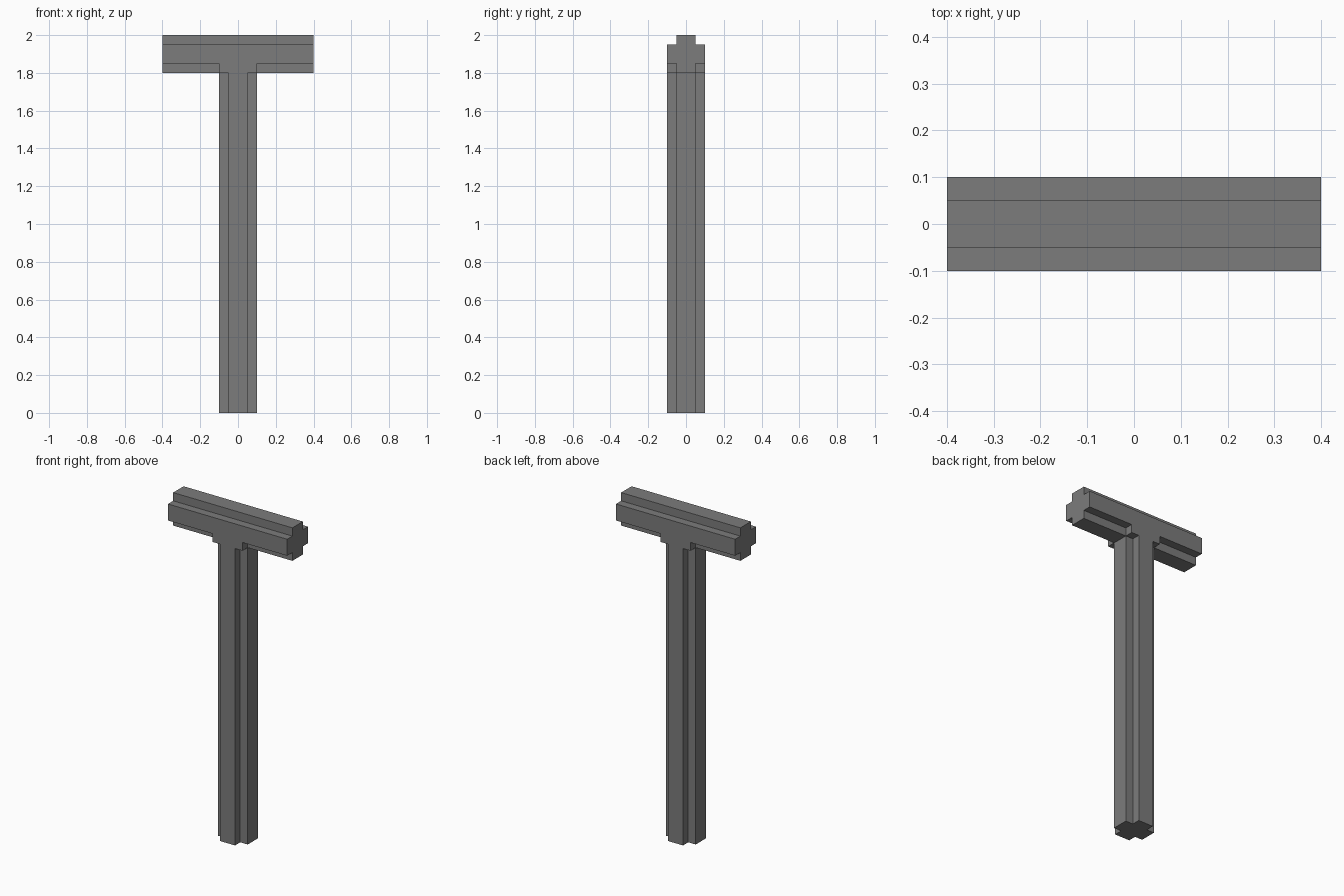
import bpy, bmesh

if "Cube" in bpy.data.objects:
    bpy.data.objects.remove(bpy.data.objects["Cube"])

# Single flat grey
grey = bpy.data.materials.new("dark grey")
grey.diffuse_color = (0.2, 0.2, 0.2, 1)
grey.use_nodes = True
grey.node_tree.nodes["Principled BSDF"].inputs["Base Color"].default_value = grey.diffuse_color

# Grid lines on which the notched post and beam are laid out
XS = [-0.4, -0.1, -0.05, 0.05, 0.1, 0.4]
YS = [-0.1, -0.05, 0.05, 0.1]
ZS = [0, 1.8, 1.85, 1.95, 2.0]


def plus(a, b):
    """Inside a plus-shaped section 0.2 wide with 0.05 corner notches."""
    a, b = abs(a), abs(b)
    return max(a, b) < 0.1 and min(a, b) < 0.05


def solid(x, y, z):
    post = z < 1.8 and plus(x, y)
    beam = plus(y, z - 1.9)
    joint = abs(x) < 0.1 and 1.8 < z < 1.95
    return post or beam or joint


def filled(c):
    """Whether grid cell c lies in the model."""
    mid = []
    for i, axis in zip(c, (XS, YS, ZS)):
        if not 0 <= i < len(axis) - 1:
            return False
        mid.append((axis[i] + axis[i + 1]) / 2)
    return solid(*mid)


# Skin the filled cells, keeping only outer faces
bm = bmesh.new()
for i in range(len(XS) - 1):
    for j in range(len(YS) - 1):
        for k in range(len(ZS) - 1):
            cell = (i, j, k)
            if not filled(cell):
                continue
            for ax in range(3):
                for side in (0, 1):
                    near = list(cell)
                    near[ax] += 2 * side - 1
                    if filled(near):
                        continue
                    u, v = (ax + 1) % 3, (ax + 2) % 3
                    quad = []
                    for du, dv in ((0, 0), (1, 0), (1, 1), (0, 1)):
                        p = list(cell)
                        p[ax] += side
                        p[u] += du
                        p[v] += dv
                        quad.append(bm.verts.new((XS[p[0]], YS[p[1]], ZS[p[2]])))
                    bm.faces.new(quad if side else quad[::-1])

# Weld and merge flat regions into clean faces
bmesh.ops.remove_doubles(bm, verts=bm.verts[:], dist=1e-4)
bmesh.ops.dissolve_limit(bm, angle_limit=0.01, verts=bm.verts[:], edges=bm.edges[:])

mesh = bpy.data.meshes.new("t_post")
bm.to_mesh(mesh)
bm.free()
mesh.materials.append(grey)
bpy.context.collection.objects.link(bpy.data.objects.new("t_post", mesh))
